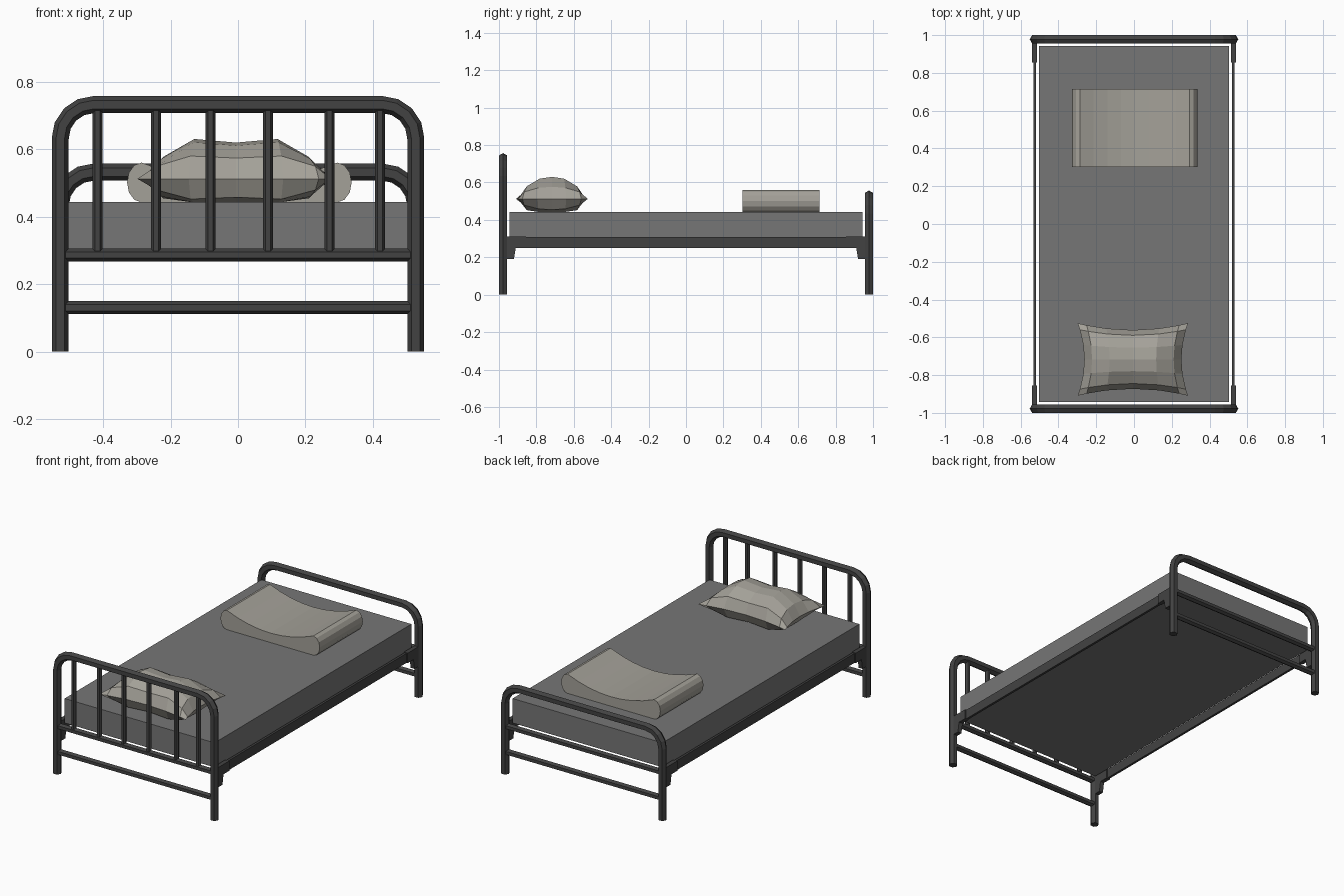
import bpy, bmesh, math
from mathutils import Vector

if "Cube" in bpy.data.objects:
    bpy.data.objects.remove(bpy.data.objects["Cube"])


def material(name, rgb):
    m = bpy.data.materials.new(name)
    m.diffuse_color = (*rgb, 1)
    m.use_nodes = True
    m.node_tree.nodes["Principled BSDF"].inputs["Base Color"].default_value = m.diffuse_color
    return m


METAL = material("dark_metal", (0.055, 0.055, 0.055))
GREY = material("grey_fabric", (0.18, 0.18, 0.18))
LINEN = material("beige_linen", (0.37, 0.355, 0.315))


def finish(name, bm, mat):
    bmesh.ops.recalc_face_normals(bm, faces=bm.faces)
    me = bpy.data.meshes.new(name)
    bm.to_mesh(me)
    bm.free()
    me.materials.append(mat)
    ob = bpy.data.objects.new(name, me)
    bpy.context.collection.objects.link(ob)
    return ob


def tube(name, path, y, r, sides=6):
    """Mitred tube along an x-z path at depth y."""
    bm = bmesh.new()
    pts = [Vector((x, 0, z)) for x, z in path]
    depth = Vector((0, 1, 0))
    rings = []
    for i, p in enumerate(pts):
        a = (p - pts[i - 1]).normalized() if i else (pts[1] - p).normalized()
        b = (pts[i + 1] - p).normalized() if i < len(pts) - 1 else a
        t = (a + b).normalized()
        n = t.cross(depth) / max(t.dot(a), 0.3)
        ring = []
        for k in range(sides):
            w = 2 * math.pi * k / sides
            ring.append(bm.verts.new(p + depth * (y + r * math.sin(w)) + n * r * math.cos(w)))
        rings.append(ring)
    for r0, r1 in zip(rings, rings[1:]):
        for k in range(sides):
            j = (k + 1) % sides
            bm.faces.new((r0[k], r0[j], r1[j], r1[k]))
    bm.faces.new(rings[0])
    bm.faces.new(rings[-1])
    return finish(name, bm, METAL)


def prism(name, profile, lo, hi, axis, mat):
    """Extrude a 2D profile between lo and hi along x or y."""
    bm = bmesh.new()
    put = (lambda a, b, d: (d, a, b)) if axis == "x" else (lambda a, b, d: (a, d, b))
    A = [bm.verts.new(put(a, b, lo)) for a, b in profile]
    B = [bm.verts.new(put(a, b, hi)) for a, b in profile]
    n = len(profile)
    for i in range(n):
        j = (i + 1) % n
        bm.faces.new((A[i], A[j], B[j], B[i]))
    bm.faces.new(A)
    bm.faces.new(B)
    return finish(name, bm, mat)


def rect(a0, a1, b0, b1):
    return [(a0, b0), (a1, b0), (a1, b1), (a0, b1)]


# Bent end frames with two cross rails each
def arch(top, half=0.527, r=0.1, n=4):
    right = [(half, 0)]
    for i in range(n + 1):
        w = math.pi / 2 * i / n
        right.append((half - r + r * math.cos(w), top - r + r * math.sin(w)))
    return right + [(-x, z) for x, z in reversed(right)]


for name, y, top in (("headboard", -0.978, 0.732), ("footboard", 0.978, 0.532)):
    tube(name + "_frame", arch(top), y, 0.025)
    for label, z in (("upper", 0.286), ("lower", 0.13)):
        tube(f"{name}_{label}_rail", [(-0.52, z), (0.52, z)], y, 0.019)

# Headboard bars
for i, x in enumerate((-0.416, -0.243, -0.081, 0.089, 0.271, 0.421)):
    tube(f"headboard_bar_{i + 1}", [(x, 0.286), (x, 0.725)], -0.978, 0.015)

# Side rails and corner brackets
bracket = [(-0.965, 0.31), (-0.855, 0.31), (-0.855, 0.25), (-0.91, 0.25), (-0.92, 0.19), (-0.965, 0.19)]
for side, s in (("left", -1), ("right", 1)):
    prism(side + "_side_rail", rect(-0.965, 0.965, 0.25, 0.308), s * 0.519, s * 0.533, "x", METAL)
    for end, e in (("front", 1), ("back", -1)):
        prism(f"{side}_{end}_bracket", [(e * a, b) for a, b in bracket], s * 0.514, s * 0.54, "x", METAL)

# Mattress
prism("mattress", rect(-0.503, 0.503, 0.295, 0.443), -0.943, 0.943, "y", GREY)

# Folded blanket: rounded ends and a sagging top
prof = []
for i in range(9):
    x = 0.29 - 0.58 * i / 8
    prof.append((x, 0.50 + 0.06 * (x / 0.29) ** 2))
ends = [(-0.29 - 0.043 * math.sin(w), 0.501 + 0.059 * math.cos(w))
        for w in (math.pi * k / 6 for k in range(1, 7))]
prof += ends + [(-x, z) for x, z in reversed(ends)]
prism("folded_blanket", [(x + 0.004, z) for x, z in prof], 0.302, 0.715, "y", LINEN)

# Pillow: two puffed sheets sharing a seam with pinched corners
US = (-1, -0.84, -0.48, 0, 0.48, 0.84, 1)
FU = (0, 0.55, 1, 0.91, 1, 0.55, 0)
VS = (-1, -0.82, -0.4, 0, 0.4, 0.82, 1)
bm = bmesh.new()
for sign in (1, -1):
    grid = []
    for u, f in zip(US, FU):
        row = []
        for v in VS:
            x = 0.292 * u * (1 - 0.12 * (1 - v * v)) - 0.006
            y = -0.717 + 0.192 * v * (1 - 0.19 * (1 - u * u))
            puff = f * math.sqrt(1 - v * v)
            z = 0.512 + 0.118 * puff if sign > 0 else 0.512 - 0.07 * min(1, 1.5 * puff)
            row.append(bm.verts.new((x, y, z)))
        grid.append(row)
    for i in range(6):
        for j in range(6):
            bm.faces.new((grid[i][j], grid[i + 1][j], grid[i + 1][j + 1], grid[i][j + 1]))
bmesh.ops.remove_doubles(bm, verts=bm.verts, dist=0.0005)
finish("pillow", bm, LINEN)
